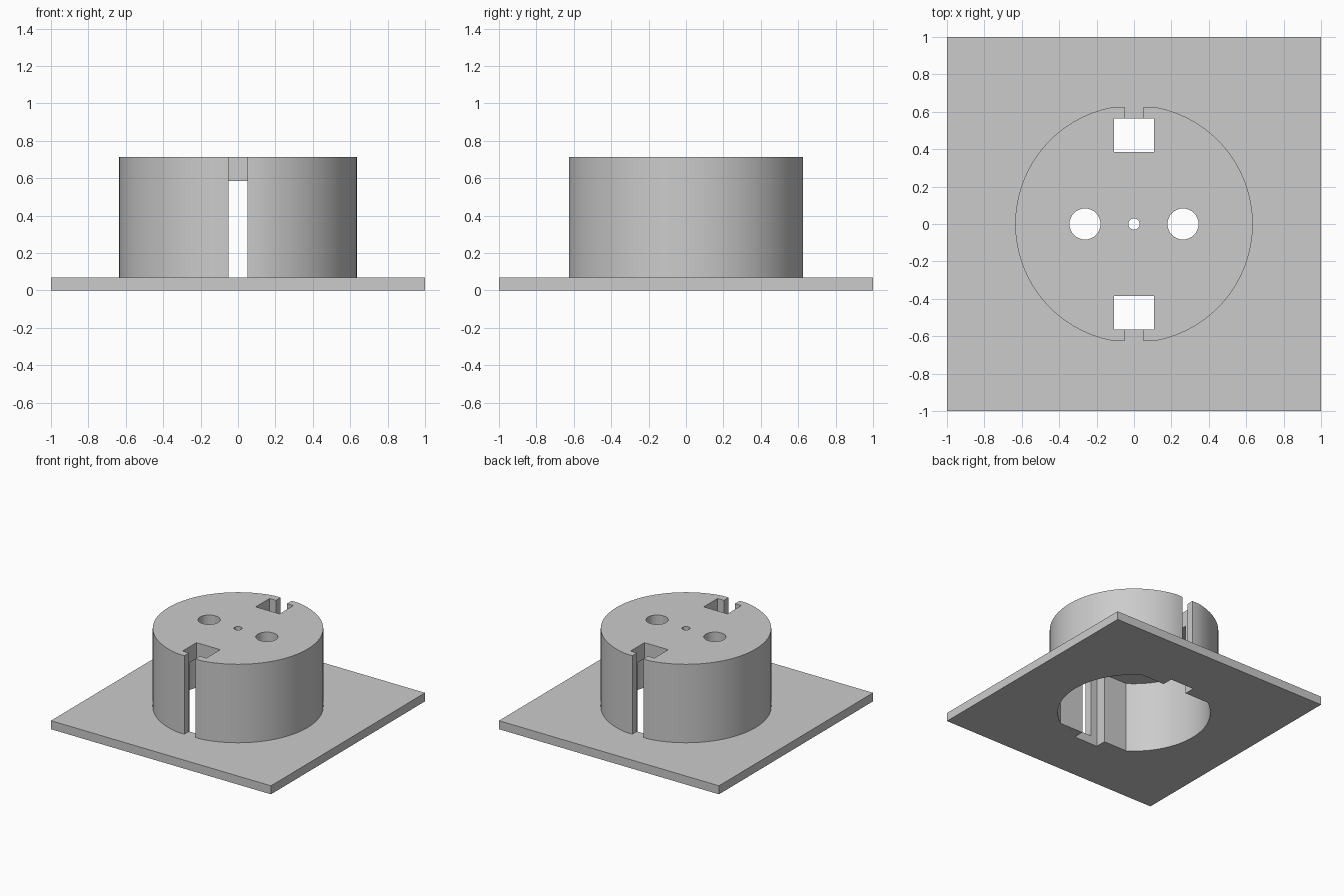
import bpy, bmesh
from math import asin, cos, sin, pi, radians

cube = bpy.data.objects.get("Cube")
if cube:
    bpy.data.objects.remove(cube, do_unlink=True)

PLATE_TOP, CEILING, TOP = 0.07, 0.585, 0.715

grey = bpy.data.materials.new("light grey plastic")
grey.use_nodes = True
grey.diffuse_color = (0.6, 0.6, 0.6, 1)
grey.node_tree.nodes["Principled BSDF"].inputs["Base Color"].default_value = (0.6, 0.6, 0.6, 1)


def prism(name, outline, z0, z1):
    """Extrude a flat outline from z0 to z1."""
    bm = bmesh.new()
    face = bm.faces.new([bm.verts.new((x, y, z0)) for x, y in outline])
    top = bmesh.ops.extrude_face_region(bm, geom=[face])["geom"]
    bmesh.ops.translate(bm, vec=(0, 0, z1 - z0),
                        verts=[v for v in top if isinstance(v, bmesh.types.BMVert)])
    bmesh.ops.recalc_face_normals(bm, faces=bm.faces)
    mesh = bpy.data.meshes.new(name)
    bm.to_mesh(mesh)
    bm.free()
    mesh.materials.append(grey)
    obj = bpy.data.objects.new(name, mesh)
    bpy.context.collection.objects.link(obj)
    return obj


def flatted_circle(r, flat, n=32):
    """Circle with its front and back cut straight at y = -flat and flat."""
    a = asin(flat / r)
    arc = [-a + 2 * a * i / n for i in range(n + 1)]
    return [(r * cos(t + turn), r * sin(t + turn)) for turn in (0, pi) for t in arc]


def circle(x, r, n=32):
    return [(x + r * cos(2 * pi * i / n), r * sin(2 * pi * i / n)) for i in range(n)]


def rect(x, y0, y1):
    return [(-x, y0), (x, y0), (x, y1), (-x, y1)]


def combine(target, tool, operation="DIFFERENCE"):
    """Apply a boolean and discard the tool."""
    mod = target.modifiers.new("cut", "BOOLEAN")
    mod.operation, mod.solver, mod.object = operation, "EXACT", tool
    bpy.ops.object.select_all(action="DESELECT")
    bpy.context.view_layer.objects.active = target
    target.select_set(True)
    bpy.ops.object.modifier_apply(modifier=mod.name)
    bpy.data.objects.remove(tool, do_unlink=True)


# Square mounting plate joined to the round housing
socket = prism("socket_housing", rect(1, -1, 1), 0, PLATE_TOP)
combine(socket, prism("drum", flatted_circle(0.635, 0.625), 0.03, TOP), "UNION")

# Hollow underside
combine(socket, prism("cavity", flatted_circle(0.575, 0.476), -0.1, CEILING))

# Earth clip windows and the narrow slots outside them, front and back
for side in (-1, 1):
    combine(socket, prism("window", rect(0.108, side * 0.385, side * 0.565), -0.1, 1))
    combine(socket, prism("slot", rect(0.05, side * 0.5, side * 0.7), PLATE_TOP, 1))

# Pin holes and the centre screw hole
for x, r in ((-0.262, 0.083), (0.262, 0.083), (0, 0.03)):
    combine(socket, prism("hole", circle(x, r), 0.4, 1))

bpy.ops.object.shade_smooth_by_angle(angle=radians(30))
